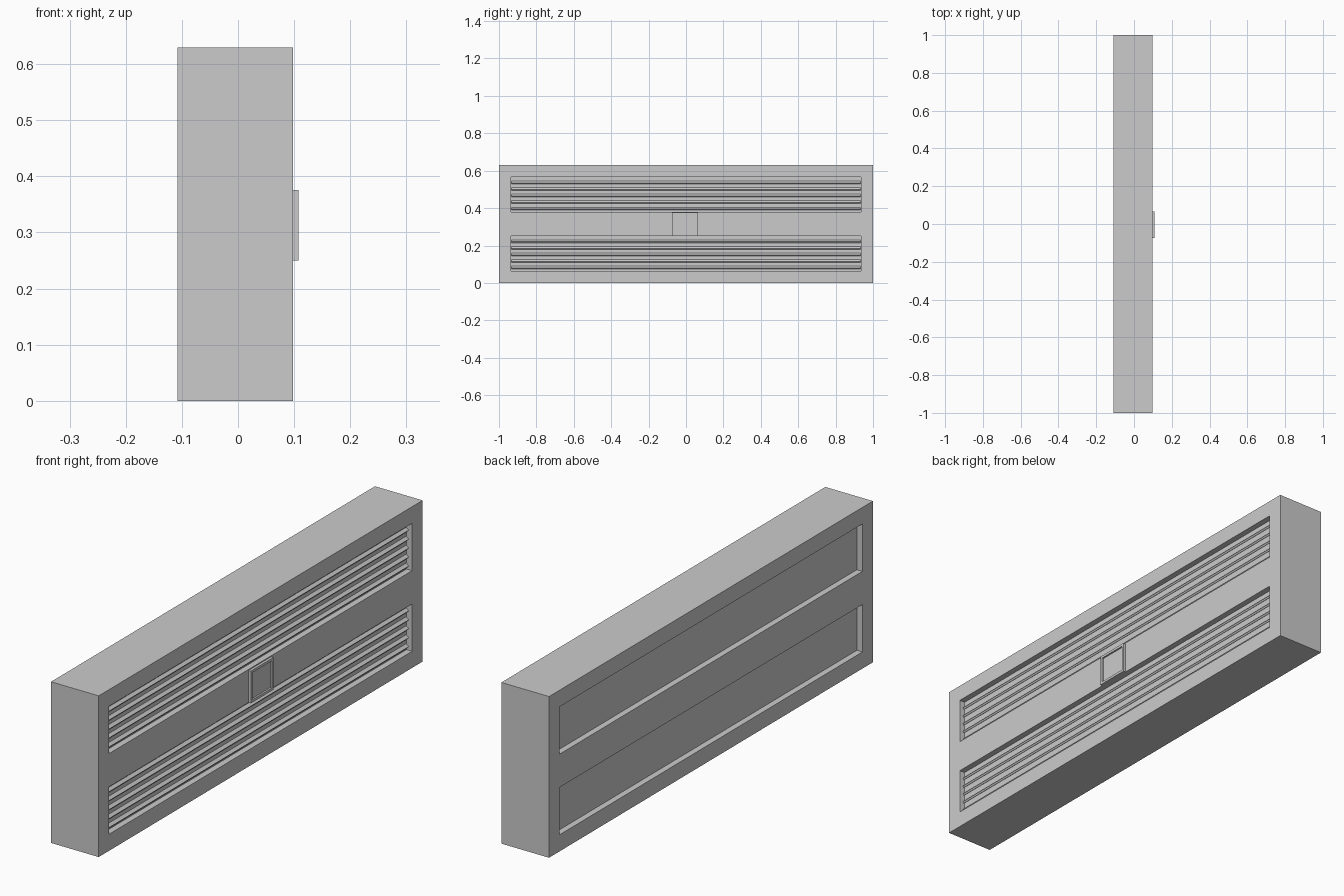
import bpy, bmesh, math
from mathutils import Vector, Matrix

if "Cube" in bpy.data.objects:
    bpy.data.objects.remove(bpy.data.objects["Cube"])

X0, X1 = -0.108, 0.098      # back and front of the casing
H = 0.315                   # height of one unit
MARGIN, RECESS = 0.065, 0.024


def box_bmesh(lo, hi):
    lo, hi = Vector(lo), Vector(hi)
    bm = bmesh.new()
    bmesh.ops.create_cube(bm, size=1, matrix=Matrix.Translation((lo + hi) / 2)
                          @ Matrix.Diagonal((*(hi - lo), 1)))
    bm.normal_update()
    return bm


def recess(bm, direction, margin, depth):
    # inset the face pointing along x and push it inward with real side walls
    face = max(bm.faces, key=lambda f: f.normal.x * direction)
    bmesh.ops.inset_region(bm, faces=[face], thickness=margin, use_even_offset=True)
    new = bmesh.ops.extrude_discrete_faces(bm, faces=[face])["faces"]
    bmesh.ops.translate(bm, verts=new[0].verts, vec=(-direction * depth, 0, 0))


def finish(bm, name):
    me = bpy.data.meshes.new(name)
    bmesh.ops.recalc_face_normals(bm, faces=bm.faces)
    bm.to_mesh(me)
    bm.free()
    ob = bpy.data.objects.new(name, me)
    bpy.context.collection.objects.link(ob)
    return ob


for i, label in enumerate(("lower", "upper")):
    z = i * H
    # casing with a recessed panel on both long sides
    bm = box_bmesh((X0, -1, z), (X1, 1, z + H))
    recess(bm, 1, MARGIN, RECESS)
    recess(bm, -1, MARGIN, RECESS)
    finish(bm, label + "_casing")

    # tilted louvre slats across the front recess
    for k in range(5):
        zc = z + H / 2 + (k - 2) * 0.035
        bm = box_bmesh((-0.016, -0.933, -0.004), (0.016, 0.933, 0.004))
        slat = finish(bm, f"{label}_slat_{k + 1}")
        slat.location = (X1 - RECESS - 0.004, 0, zc)
        slat.rotation_euler.y = math.radians(40)

# square latch plate joining the two units
bm = box_bmesh((X1 - 0.002, -0.075, 0.25), (0.108, 0.065, 0.376))
recess(bm, 1, 0.01, 0.007)
finish(bm, "latch_plate")
